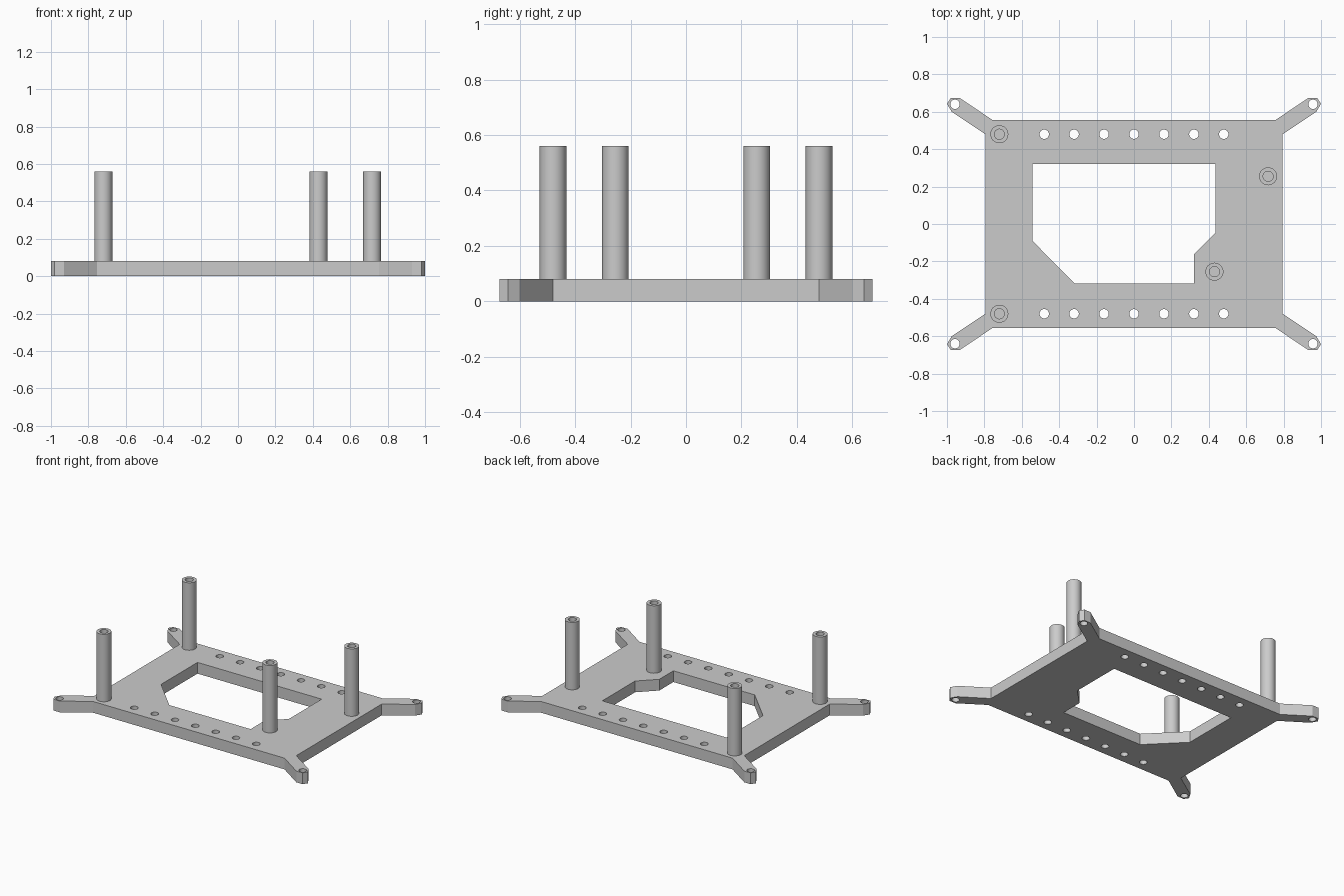
import bpy
import bmesh
import math

PLATE_TOP = 0.08
POST_TOP = 0.56

cube = bpy.data.objects.get("Cube")
if cube:
    bpy.data.objects.remove(cube, do_unlink=True)

grey = bpy.data.materials.new("plain grey")
grey.use_nodes = True
grey.diffuse_color = (0.6, 0.6, 0.6, 1)
grey.node_tree.nodes["Principled BSDF"].inputs["Base Color"].default_value = (0.6, 0.6, 0.6, 1)


def circle(x, y, radius, sides=32):
    steps = [2 * math.pi * i / sides for i in range(sides)]
    return [(x + radius * math.cos(a), y + radius * math.sin(a)) for a in steps]


def slab(name, loops, bottom, top):
    """Extrude an outline with holes; the first loop is the outer edge."""
    bm = bmesh.new()
    for loop in loops:
        verts = [bm.verts.new((x, y, bottom)) for x, y in loop]
        for a, b in zip(verts, verts[1:] + verts[:1]):
            bm.edges.new((a, b))
    bmesh.ops.triangle_fill(bm, edges=bm.edges[:], use_beauty=True)
    raised = bmesh.ops.extrude_face_region(bm, geom=bm.faces[:], use_keep_orig=True)
    verts = [g for g in raised["geom"] if isinstance(g, bmesh.types.BMVert)]
    bmesh.ops.translate(bm, verts=verts, vec=(0, 0, top - bottom))
    bmesh.ops.recalc_face_normals(bm, faces=bm.faces[:])
    mesh = bpy.data.meshes.new(name)
    bm.to_mesh(mesh)
    bm.free()
    mesh.materials.append(grey)
    obj = bpy.data.objects.new(name, mesh)
    bpy.context.collection.objects.link(obj)
    bpy.ops.object.select_all(action="DESELECT")
    obj.select_set(True)
    bpy.context.view_layer.objects.active = obj
    bpy.ops.object.shade_smooth_by_angle(angle=math.radians(20))
    return obj


# Plate outline: one corner arm, mirrored to the other three corners
arm = [(0.795, 0.48), (0.975, 0.6), (1, 0.643), (0.98, 0.673), (0.93, 0.673), (0.755, 0.555)]
outline = list(arm)
outline += [(-x, y) for x, y in reversed(arm)]
outline += [(-x, -y) for x, y in arm]
outline += [(x, -y) for x, y in reversed(arm)]

# Central window
window = [(-0.543, 0.32), (0.435, 0.32), (0.435, -0.048), (0.322, -0.16),
          (0.322, -0.318), (-0.318, -0.318), (-0.543, -0.09)]

# Two rows of holes and one hole in each arm tip
holes = []
for side in (-1, 1):
    holes += [circle(0.16 * i, 0.48 * side, 0.025) for i in range(-3, 4)]
    holes += [circle(0.957 * end, 0.64 * side, 0.025) for end in (-1, 1)]

slab("base_plate", [outline, window] + holes, 0, PLATE_TOP)

# Hollow standoff posts
posts = {
    "back_right_post": (-0.72, 0.48),
    "front_right_post": (-0.72, -0.48),
    "back_left_post": (0.717, 0.255),
    "front_left_post": (0.43, -0.255),
}
for name, (x, y) in posts.items():
    slab(name, [circle(x, y, 0.048), circle(x, y, 0.027)], PLATE_TOP, POST_TOP)
